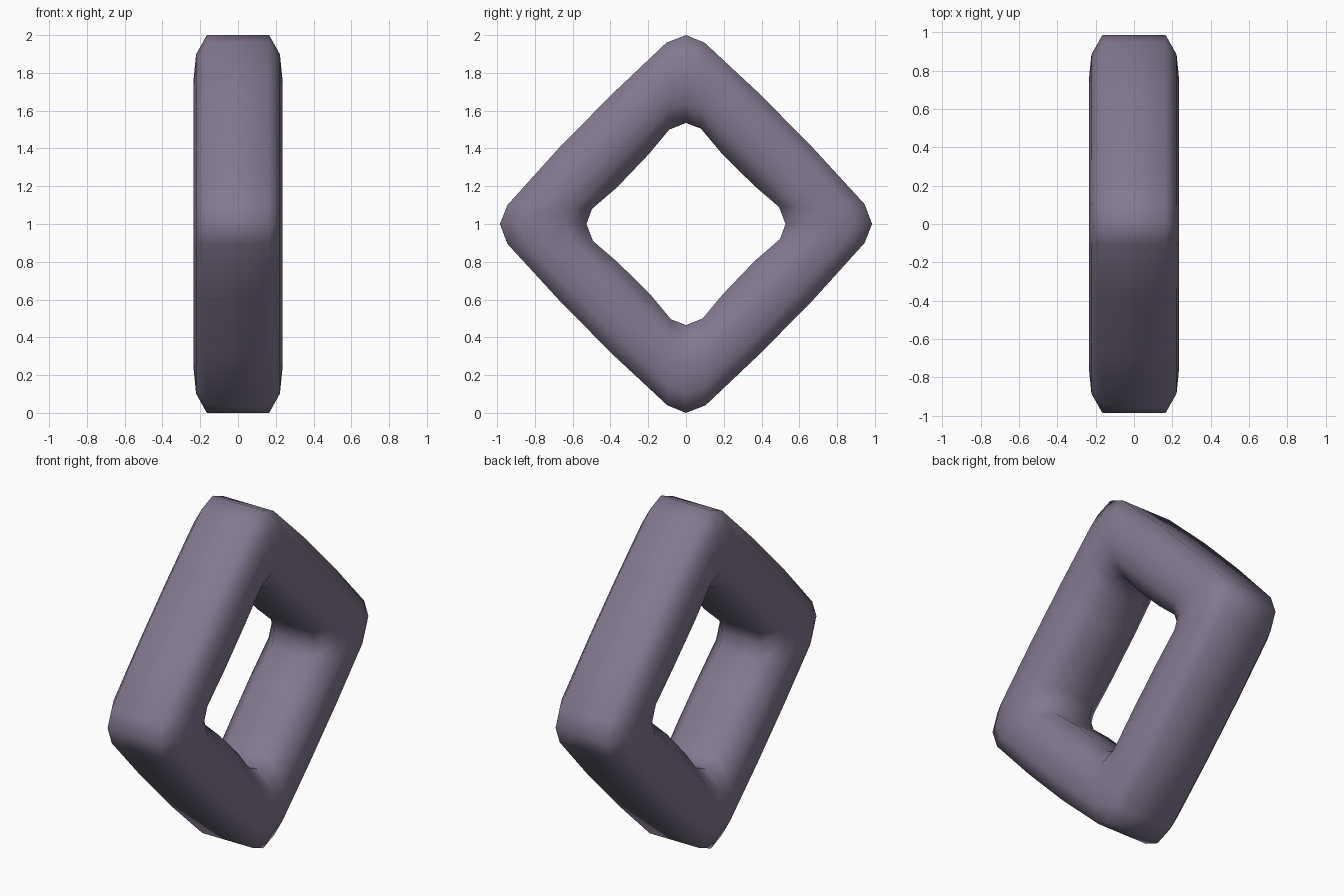
import bpy, bmesh

if "Cube" in bpy.data.objects:
    bpy.data.objects.remove(bpy.data.objects["Cube"])

# One quarter of the diamond, as (outer, inner) points around the centre, top to side
quarter = [((0, 1.0), (0, 0.535)),
           ((0.1, 0.96), (0.08, 0.505)),
           ((0.40, 0.685), (0.195, 0.37)),
           ((0.685, 0.40), (0.37, 0.20)),
           ((0.96, 0.105), (0.5, 0.09))]

# Half cross-section: (fraction from outer to inner rim, half width in x)
half = [(0, 0.0), (0, 0.165), (0.22, 0.222), (0.5, 0.235),
        (0.77, 0.22), (1, 0.13), (1, 0.0)]
section = half + [(t, -x) for t, x in half[-2:0:-1]]


def turn(p, k):
    """Rotate a point by k quarter turns."""
    for _ in range(k):
        p = (p[1], -p[0])
    return p


# Sweep the section round the four corners
bm = bmesh.new()
rings = []
for k in range(4):
    for outer, inner in quarter:
        o, i = turn(outer, k), turn(inner, k)
        rings.append([bm.verts.new((x,
                                    0.985 * (o[0] + (i[0] - o[0]) * t),
                                    1 + o[1] + (i[1] - o[1]) * t))
                      for t, x in section])

n = len(section)
for a, b in zip(rings, rings[1:] + rings[:1]):
    for j in range(n):
        m = (j + 1) % n
        bm.faces.new((a[j], a[m], b[m], b[j]))
bmesh.ops.recalc_face_normals(bm, faces=bm.faces)
for f in bm.faces:
    f.smooth = True

mesh = bpy.data.meshes.new("diamond_ring")
bm.to_mesh(mesh)
bm.free()
ring = bpy.data.objects.new("diamond_ring", mesh)
bpy.context.collection.objects.link(ring)

# Muted purple
mat = bpy.data.materials.new("muted_purple")
mat.diffuse_color = (0.23, 0.19, 0.28, 1)
mat.use_nodes = True
mat.node_tree.nodes["Principled BSDF"].inputs["Base Color"].default_value = mat.diffuse_color
mesh.materials.append(mat)
